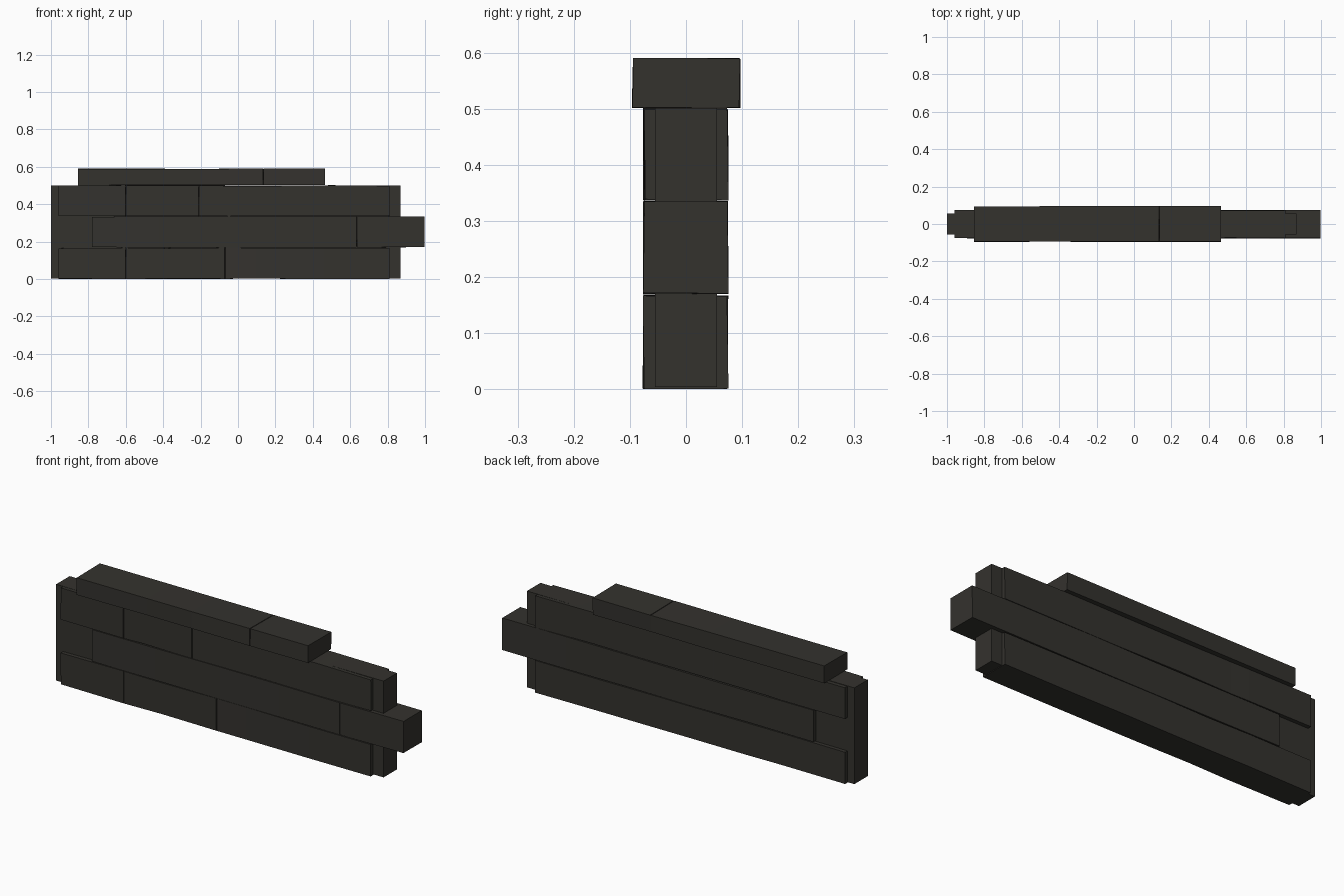
import bpy, bmesh, random
from mathutils import Vector

if "Cube" in bpy.data.objects:
    bpy.data.objects.remove(bpy.data.objects["Cube"])

random.seed(4)

stone = bpy.data.materials.new("dark_stone")
stone.diffuse_color = (0.034, 0.032, 0.027, 1)
stone.use_nodes = True
stone.node_tree.nodes["Principled BSDF"].inputs["Base Color"].default_value = stone.diffuse_color


def block(name, x, y, z, cuts=(), wobble=0.0, chips=()):
    """Long block made of cross-section rings; cuts are slightly uneven rings,
    chips are (x, corner, depth) hairline nicks in a long edge."""
    corners = [(y[0], z[0]), (y[1], z[0]), (y[1], z[1]), (y[0], z[1])]
    mid_y, mid_z = sum(y) / 2, sum(z) / 2
    stations = [(v, None, 0) for v in (x[0], *cuts, x[1])]
    for cx, corner, depth in chips:
        stations += [(cx - 0.002, None, 0), (cx, corner, depth), (cx + 0.002, None, 0)]
    stations.sort(key=lambda s: s[0])

    bm = bmesh.new()
    rings = []
    last_x, offsets = -9, None
    for sx, corner, depth in stations:
        # neighbouring rings of one nick share the same unevenness
        if sx - last_x > 0.01:
            offsets = [(random.uniform(0, wobble), random.uniform(0, wobble)) for _ in corners]
        last_x = sx
        ring = []
        for i, (cy, cz) in enumerate(corners):
            sy, sz = (1 if cy > mid_y else -1), (1 if cz > mid_z else -1)
            py, pz = cy - sy * offsets[i][0], cz - sz * offsets[i][1]
            if i == corner:
                py, pz = py - sy * depth, pz - sz * depth
            ring.append(bm.verts.new(Vector((sx, py, pz))))
        rings.append(ring)
    for a, b in zip(rings, rings[1:]):
        for i in range(4):
            j = (i + 1) % 4
            bm.faces.new((a[i], a[j], b[j], b[i]))
    bm.faces.new(rings[0])
    bm.faces.new(rings[-1])
    bmesh.ops.recalc_face_normals(bm, faces=bm.faces)

    mesh = bpy.data.meshes.new(name)
    bm.to_mesh(mesh)
    bm.free()
    mesh.materials.append(stone)
    obj = bpy.data.objects.new(name, mesh)
    bpy.context.collection.objects.link(obj)
    return obj


# Narrow inner wall
block("wall_core", (-1.0, 0.87), (-0.055, 0.055), (0.004, 0.501))

# Three long courses, the middle one shifted to the right
block("lower_course", (-0.96, 0.81), (-0.078, 0.076), (0.0, 0.168),
      (-0.38, 0.1, 0.46), 0.004, [(-0.6, 3, 0.012), (-0.07, 3, 0.012)])
block("middle_course", (-0.78, 0.998), (-0.077, 0.076), (0.169, 0.336),
      (-0.42, -0.05, 0.29), 0.003, [(0.635, 0, 0.01)])
block("upper_course", (-0.96, 0.81), (-0.077, 0.076), (0.336, 0.502),
      (-0.5, 0.16, 0.5), 0.004, [(-0.6, 3, 0.012), (-0.21, 3, 0.012)])

# Wider capstone on top
block("capstone", (-0.855, 0.466), (-0.097, 0.097), (0.501, 0.591),
      (-0.45, -0.2), 0.003, [(0.135, 3, 0.02)])
